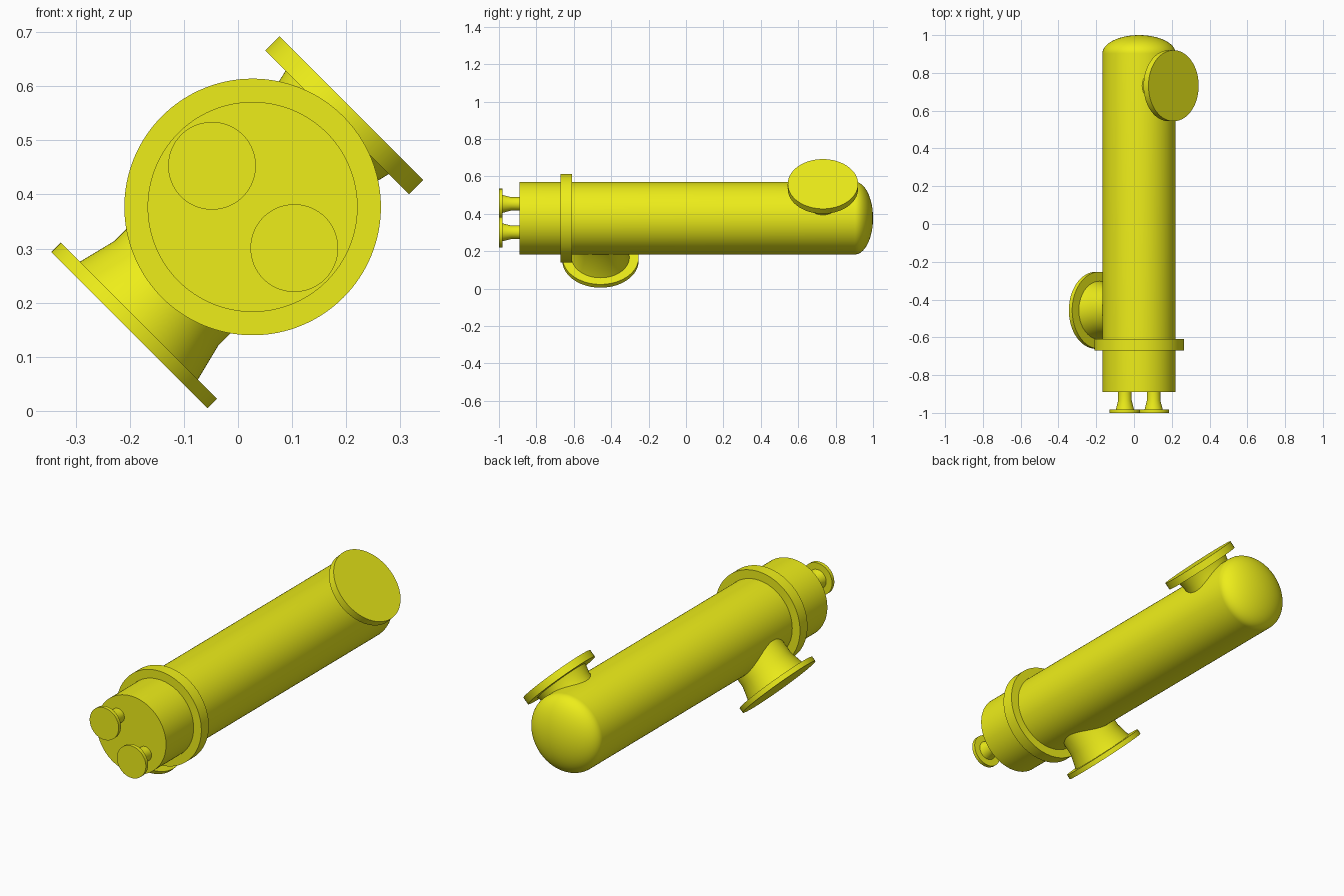
import bpy, bmesh
from math import cos, sin, pi, radians
from mathutils import Vector

if "Cube" in bpy.data.objects:
    bpy.data.objects.remove(bpy.data.objects["Cube"])

CX, CZ = 0.027, 0.377      # shell axis in x and z
R = 0.194                  # shell radius

paint = bpy.data.materials.new("yellow_paint")
paint.diffuse_color = (0.85, 0.85, 0.01, 1)
paint.use_nodes = True
paint.node_tree.nodes["Principled BSDF"].inputs["Base Color"].default_value = paint.diffuse_color


def revolve(name, profile, origin, direction, sides=96):
    """Spin (radius, distance) points around an axis; radius 0 makes a pole."""
    bm = bmesh.new()
    rings = []
    for r, t in profile:
        if r < 1e-5:
            rings.append([bm.verts.new((0, 0, t))])
        else:
            rings.append([bm.verts.new((r * cos(2 * pi * i / sides), r * sin(2 * pi * i / sides), t))
                          for i in range(sides)])
    for a, b in zip(rings, rings[1:]):
        for i in range(sides):
            j = (i + 1) % sides
            if len(a) == 1:
                bm.faces.new((a[0], b[j], b[i]))
            elif len(b) == 1:
                bm.faces.new((a[i], a[j], b[0]))
            else:
                bm.faces.new((a[i], a[j], b[j], b[i]))
    # flat end caps where the profile does not finish at a pole
    for ring in (rings[0], rings[-1]):
        if len(ring) > 1:
            bm.faces.new(ring)
    bmesh.ops.recalc_face_normals(bm, faces=bm.faces)
    mesh = bpy.data.meshes.new(name)
    bm.to_mesh(mesh)
    bm.free()
    mesh.materials.append(paint)
    ob = bpy.data.objects.new(name, mesh)
    bpy.context.collection.objects.link(ob)
    ob.location = origin
    ob.rotation_euler = Vector(direction).to_track_quat('Z', 'Y').to_euler()
    bpy.ops.object.select_all(action='DESELECT')
    ob.select_set(True)
    bpy.context.view_layer.objects.active = ob
    bpy.ops.object.shade_smooth_by_angle(angle=radians(30))
    return ob


# long shell with a flat front and an elliptical rear head
dome = [(R * cos(k * pi / 32), 0.903 + 0.097 * sin(k * pi / 32)) for k in range(16)] + [(0, 1.0)]
revolve("shell", [(R, -0.89)] + dome, (CX, 0, CZ), (0, 1, 0), 128)

# girth flange around the shell
revolve("girth_flange", [(0.237, -0.67), (0.237, -0.61)], (CX, 0, CZ), (0, 1, 0), 128)


def nozzle(name, origin, direction, start, knee, base, face, r_pipe, r_hub, r_flange):
    """Pipe stub, tapered hub and round flange in one profile."""
    revolve(name, [(r_pipe, start), (r_pipe, knee), (r_hub, base),
                   (r_flange, base), (r_flange, face)], origin, direction)


# two small nozzles on the front face
for label, s in (("upper", 1), ("lower", -1)):
    nozzle(label + "_front_nozzle", (CX + 0.001 - 0.076 * s, 0, CZ + 0.076 * s), (0, -1, 0),
           0.885, 0.935, 0.982, 1.0, 0.036, 0.048, 0.081)

# large nozzles on opposite diagonals of the shell
nozzle("rear_top_nozzle", (CX, 0.732, CZ), (1, 0, 1),
       0.13, 0.18, 0.221, 0.258, 0.125, 0.135, 0.188)
nozzle("front_bottom_nozzle", (CX, -0.457, CZ), (-1, 0, -1),
       0.13, 0.225, 0.297, 0.322, 0.136, 0.154, 0.204)
